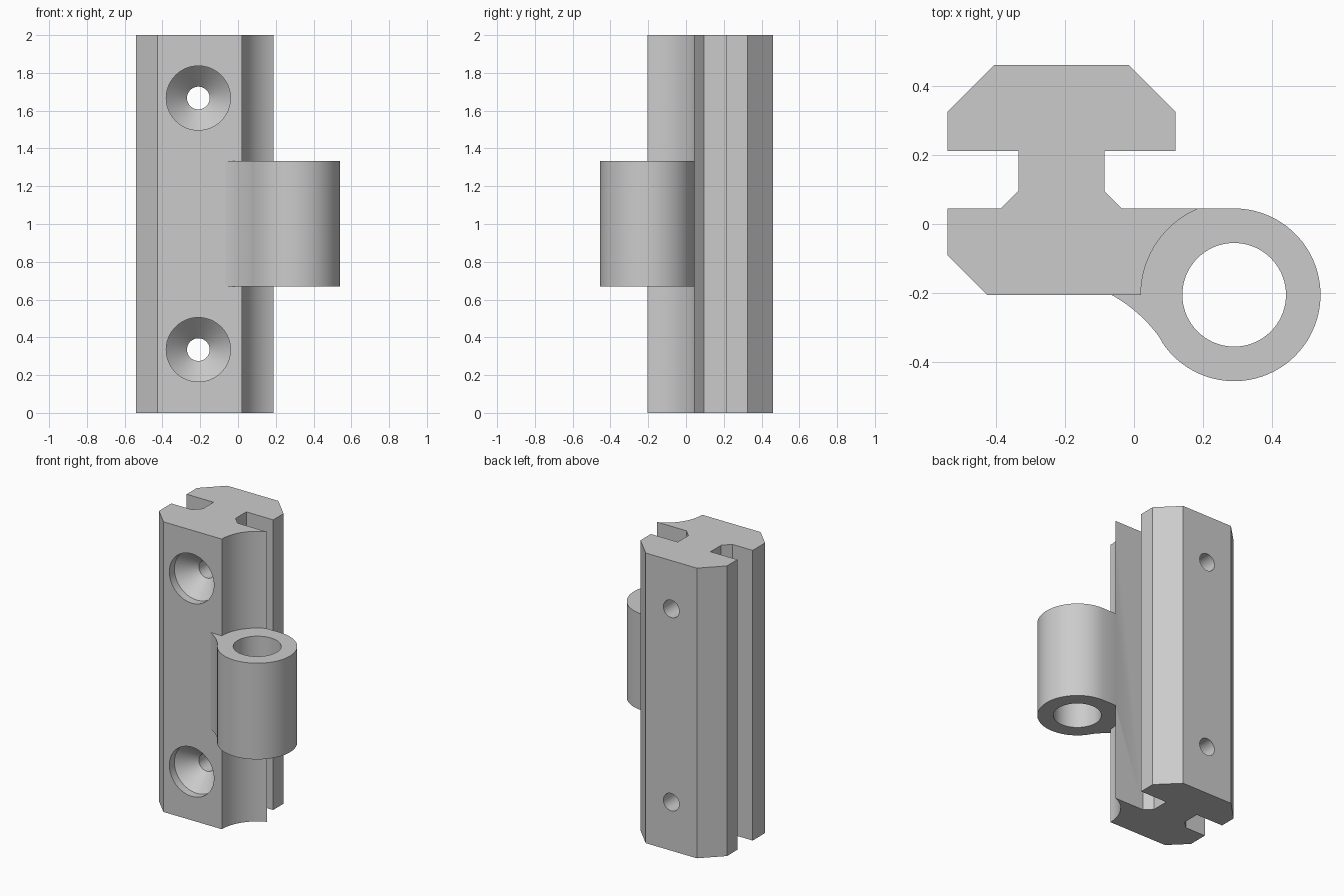
import bpy, bmesh, math
from mathutils import Matrix

cube = bpy.data.objects.get("Cube")
if cube:
    bpy.data.objects.remove(cube, do_unlink=True)

grey = bpy.data.materials.new("plain grey")
grey.use_nodes = True
COLOUR = (0.6, 0.6, 0.6, 1)
grey.diffuse_color = COLOUR
grey.node_tree.nodes["Principled BSDF"].inputs["Base Color"].default_value = COLOUR

PIN = (0.29, -0.205)      # pivot axis
HEIGHT = 2.0
LOW, HIGH = 0.67, 1.333   # knuckle span
SCREW_X = -0.21


def arc(centre, radius, start, end, steps):
    pts = []
    for i in range(steps + 1):
        a = math.radians(start + (end - start) * i / steps)
        pts.append((centre[0] + radius * math.cos(a), centre[1] + radius * math.sin(a)))
    return pts


def finish(name, bm):
    bmesh.ops.recalc_face_normals(bm, faces=bm.faces)
    mesh = bpy.data.meshes.new(name)
    bm.to_mesh(mesh)
    bm.free()
    mesh.materials.append(grey)
    obj = bpy.data.objects.new(name, mesh)
    bpy.context.collection.objects.link(obj)
    return obj


def extrude(name, outline, bottom, top):
    bm = bmesh.new()
    face = bm.faces.new([bm.verts.new((x, y, bottom)) for x, y in outline])
    grown = bmesh.ops.extrude_face_region(bm, geom=[face])
    verts = [v for v in grown["geom"] if isinstance(v, bmesh.types.BMVert)]
    bmesh.ops.translate(bm, verts=verts, vec=(0, 0, top - bottom))
    return finish(name, bm)


def lathe(name, profile, x, z, steps=64):
    """Solid turned about a line along y; profile holds (radius, y)."""
    bm = bmesh.new()
    rings = [[bm.verts.new((x + px, y, z + pz))
              for px, pz in arc((0, 0), r, 0, 360 - 360 / steps, steps - 1)]
             for r, y in profile]
    for a, b in zip(rings, rings[1:]):
        for i in range(steps):
            j = (i + 1) % steps
            bm.faces.new((a[i], a[j], b[j], b[i]))
    bm.faces.new(rings[0])
    bm.faces.new(rings[-1])
    return finish(name, bm)


def combine(target, tool, operation):
    mod = target.modifiers.new(operation.lower(), "BOOLEAN")
    mod.operation = operation
    mod.solver = "EXACT"
    mod.object = tool
    bpy.context.view_layer.objects.active = target
    bpy.ops.object.modifier_apply(modifier=mod.name)
    bpy.data.objects.remove(tool, do_unlink=True)


# Slotted rail with a hollow beside the pivot
rail = [(-0.405, 0.46), (-0.015, 0.46), (0.12, 0.325), (0.12, 0.212),
        (-0.085, 0.212), (-0.085, 0.095), (-0.035, 0.045)]
rail += arc(PIN, 0.27, 112.2, 180, 24)
rail += [(-0.425, -0.205), (-0.54, -0.09), (-0.54, 0.045), (-0.385, 0.045),
         (-0.335, 0.095), (-0.335, 0.212), (-0.54, 0.212), (-0.54, 0.325)]
body = extrude("hinge_leaf", rail, 0, HEIGHT)

# Knuckle with a curved web blending into the front face
web = arc(PIN, 0.25, 90, -146.3, 72)
web += arc((-0.274, -0.581), 0.43, 33.7, 61.5, 12)[1:]
web += [(-0.07, -0.15), (0, 0), (0.188, 0.045)]
knuckle = extrude("knuckle", web, LOW, HIGH)
combine(body, knuckle, "UNION")

# Pivot bore
bore = extrude("bore_cutter", arc(PIN, 0.15, 0, 355, 71), LOW - 0.1, HIGH + 0.1)
combine(body, bore, "DIFFERENCE")

# Countersunk screw holes
for z in (0.335, 1.667):
    screw = lathe("screw_cutter", [(0.17, -0.3), (0.17, -0.15), (0.06, -0.04), (0.06, 0.6)],
                  SCREW_X, z)
    combine(body, screw, "DIFFERENCE")

bpy.ops.object.select_all(action="DESELECT")
body.select_set(True)
bpy.context.view_layer.objects.active = body
bpy.ops.object.shade_smooth_by_angle(angle=math.radians(25))
